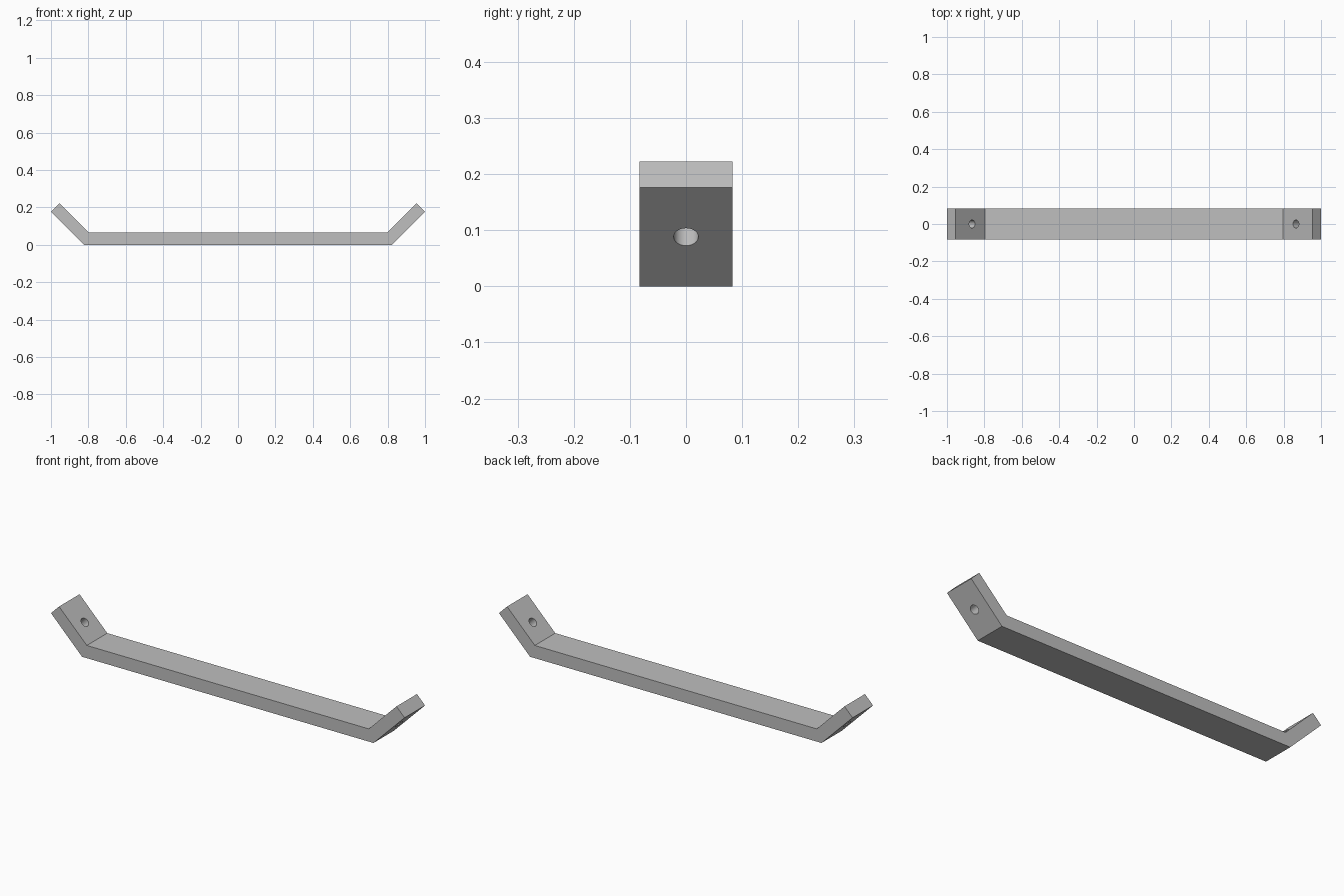
import bpy
import bmesh
import math

cube = bpy.data.objects.get("Cube")
if cube:
    bpy.data.objects.remove(cube, do_unlink=True)

HALF_WIDTH = 0.0825
THICK = 0.065
BEND_X, ARM = 0.824, 0.176       # outer bend position, arm rise (45 degrees)
HOLE_RISE, HOLE_RADIUS = 0.088, 0.022

grey = bpy.data.materials.new("plain_grey")
grey.use_nodes = True
colour = (0.52, 0.52, 0.52, 1)
grey.diffuse_color = colour
grey.node_tree.nodes["Principled BSDF"].inputs["Base Color"].default_value = colour

# Bent bar: mirrored side profile extruded across the width
inner_x = BEND_X - THICK * math.tan(math.pi / 8)
step = THICK * math.sqrt(0.5)
half = [(BEND_X, 0), (BEND_X + ARM, ARM),
        (BEND_X + ARM - step, ARM + step), (inner_x, THICK)]
profile = half + [(-x, z) for x, z in reversed(half)]

bm = bmesh.new()
face = bm.faces.new([bm.verts.new((x, -HALF_WIDTH, z)) for x, z in profile])
extruded = bmesh.ops.extrude_face_region(bm, geom=[face])["geom"]
bmesh.ops.translate(bm, vec=(0, 2 * HALF_WIDTH, 0),
                    verts=[g for g in extruded if isinstance(g, bmesh.types.BMVert)])
bmesh.ops.recalc_face_normals(bm, faces=bm.faces)
mesh = bpy.data.meshes.new("bent_bar")
bm.to_mesh(mesh)
bm.free()
mesh.materials.append(grey)
bar = bpy.data.objects.new("bent_bar", mesh)
bpy.context.collection.objects.link(bar)


# Screw hole drilled square through each arm
def drill(side, name):
    x = BEND_X + HOLE_RISE - step / 2
    z = HOLE_RISE + step / 2
    bpy.ops.mesh.primitive_cylinder_add(
        vertices=32, radius=HOLE_RADIUS, depth=THICK * 2,
        location=(side * x, 0, z), rotation=(0, -side * math.pi / 4, 0))
    cutter = bpy.context.object
    cutter.name = name
    cutter.hide_render = True
    cutter.data.materials.append(grey)
    mod = bar.modifiers.new(name, 'BOOLEAN')
    mod.operation = 'DIFFERENCE'
    mod.solver = 'EXACT'
    mod.object = cutter
    return cutter


cutters = [drill(1, "left_hole_cutter"), drill(-1, "right_hole_cutter")]

bpy.ops.object.select_all(action='DESELECT')
bar.select_set(True)
bpy.context.view_layer.objects.active = bar
for mod in list(bar.modifiers):
    bpy.ops.object.modifier_apply(modifier=mod.name)
for cutter in cutters:
    bpy.data.objects.remove(cutter, do_unlink=True)
bpy.ops.object.shade_smooth_by_angle(angle=math.radians(30))
